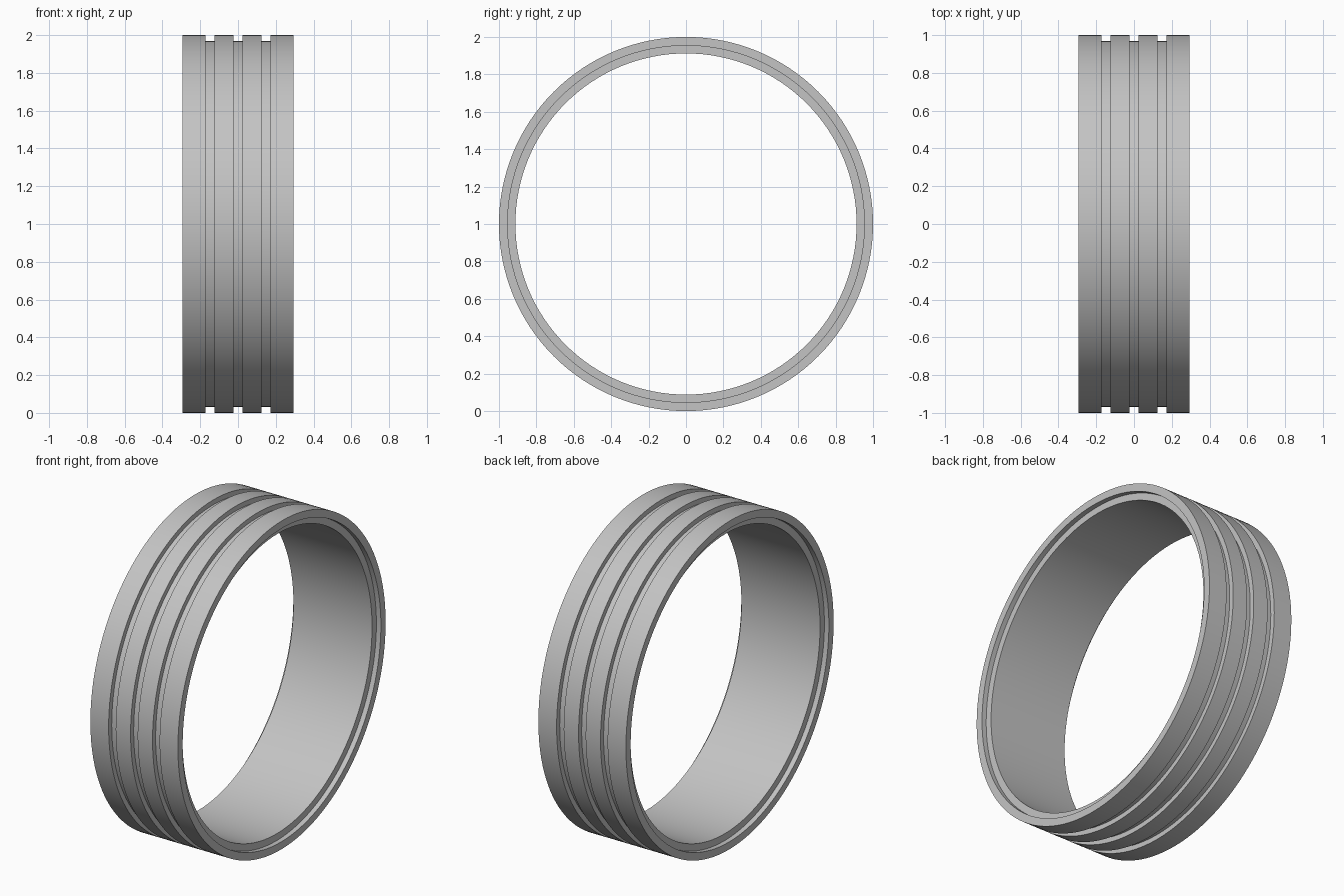
import bpy
import bmesh
import math
from mathutils import Matrix, Vector

cube = bpy.data.objects.get("Cube")
if cube:
    bpy.data.objects.remove(cube, do_unlink=True)

HALF = 0.295            # half of the ring's width
OUTER, INNER = 1.0, 0.912
STEP_R, STEP_D = 0.954, 0.03   # recessed inner lip at both ends
GROOVE_R, GROOVE_W = 0.97, 0.048
SEGMENTS = 128

# Plain grey metal
metal = bpy.data.materials.new("grey metal")
metal.use_nodes = True
grey = (0.55, 0.55, 0.55, 1)
metal.diffuse_color = grey
metal.node_tree.nodes["Principled BSDF"].inputs["Base Color"].default_value = grey

# Cross-section (x, radius): outer side with three grooves, then stepped bore
profile = [(-HALF, OUTER)]
for centre in (-0.148, 0, 0.148):
    a, b = centre - GROOVE_W / 2, centre + GROOVE_W / 2
    profile += [(a, OUTER), (a, GROOVE_R), (b, GROOVE_R), (b, OUTER)]
profile += [(HALF, OUTER), (HALF, STEP_R), (HALF - STEP_D, STEP_R),
            (HALF - STEP_D, INNER), (STEP_D - HALF, INNER),
            (STEP_D - HALF, STEP_R), (-HALF, STEP_R)]

# Sweep the section around the x axis
bm = bmesh.new()
rings = []
for i in range(SEGMENTS):
    turn = Matrix.Rotation(math.tau * i / SEGMENTS, 3, "X")
    rings.append([bm.verts.new(turn @ Vector((x, 0, r))) for x, r in profile])
for i, ring in enumerate(rings):
    following = rings[(i + 1) % SEGMENTS]
    for j in range(len(profile)):
        k = (j + 1) % len(profile)
        bm.faces.new((ring[j], ring[k], following[k], following[j]))
bmesh.ops.recalc_face_normals(bm, faces=bm.faces)

mesh = bpy.data.meshes.new("grooved_ring")
bm.to_mesh(mesh)
bm.free()
mesh.materials.append(metal)
ring_obj = bpy.data.objects.new("grooved_ring", mesh)
ring_obj.location.z = OUTER
bpy.context.collection.objects.link(ring_obj)

# Smooth round walls, crisp corners
bpy.ops.object.select_all(action="DESELECT")
ring_obj.select_set(True)
bpy.context.view_layer.objects.active = ring_obj
bpy.ops.object.shade_smooth_by_angle(angle=math.radians(30))
